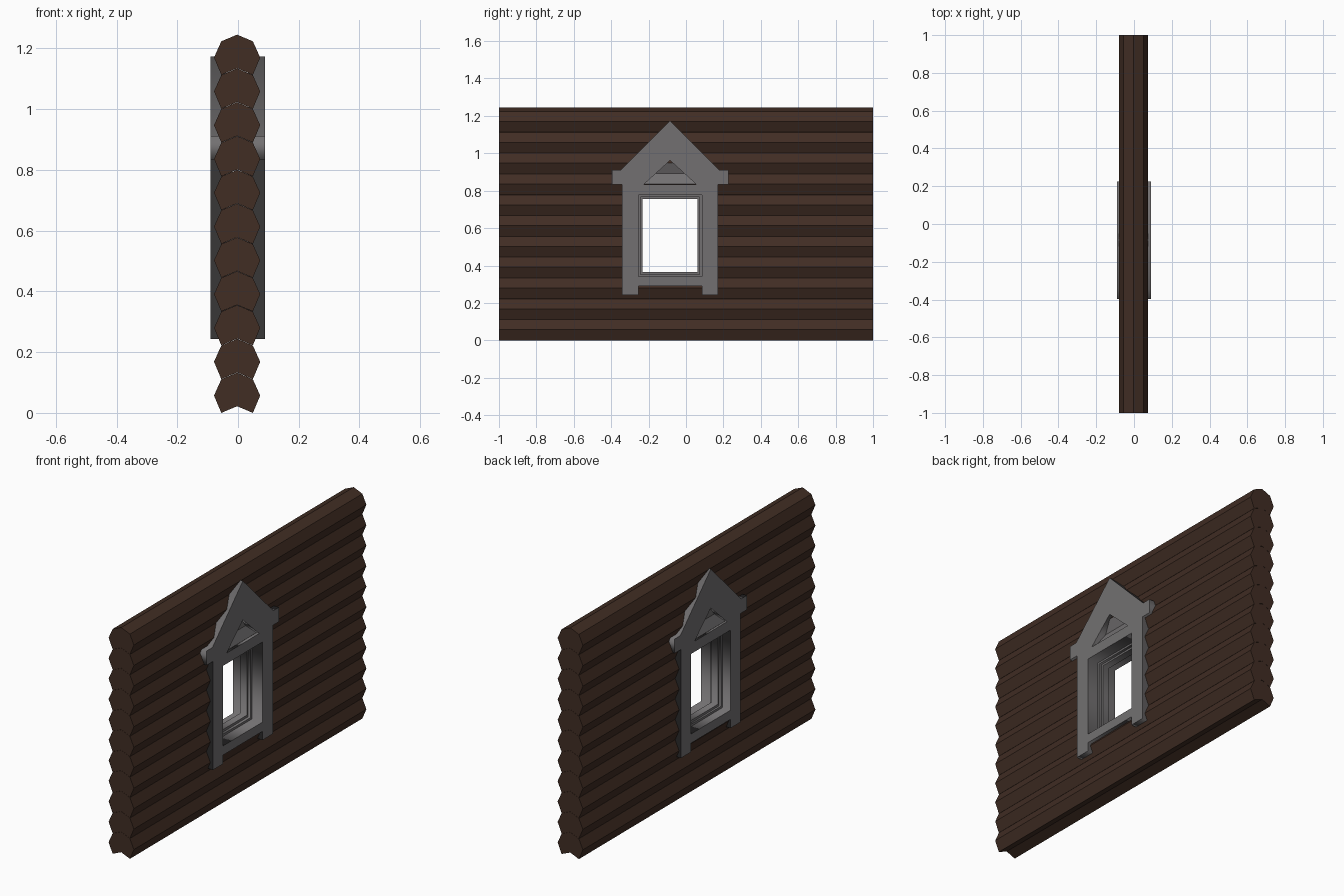
import bpy, bmesh

if "Cube" in bpy.data.objects:
    bpy.data.objects.remove(bpy.data.objects["Cube"])

PITCH = 0.1113      # log spacing
CX = -0.003         # wall centre line
WY = -0.085         # window centre along the wall


def material(name, rgb):
    m = bpy.data.materials.new(name)
    m.diffuse_color = (*rgb, 1)
    m.use_nodes = True
    m.node_tree.nodes["Principled BSDF"].inputs["Base Color"].default_value = m.diffuse_color
    return m


BROWN = material("dark_brown_wood", (0.052, 0.026, 0.017))
GREY = material("grey_trim", (0.170, 0.163, 0.166))


def add_object(name, mesh, mat):
    ob = bpy.data.objects.new(name, mesh)
    bpy.context.collection.objects.link(ob)
    mesh.materials.clear()
    mesh.materials.append(mat)
    return ob


def prism(name, profile, y0, y1, mat):
    """Extrude an (x, z) profile along y."""
    bm = bmesh.new()
    face = bm.faces.new([bm.verts.new((x, y0, z)) for x, z in profile])
    ext = bmesh.ops.extrude_face_region(bm, geom=[face])["geom"]
    verts = [g for g in ext if isinstance(g, bmesh.types.BMVert)]
    bmesh.ops.translate(bm, verts=verts, vec=(0, y1 - y0, 0))
    bmesh.ops.recalc_face_normals(bm, faces=bm.faces)
    mesh = bpy.data.meshes.new(name)
    bm.to_mesh(mesh)
    bm.free()
    return add_object(name, mesh, mat)


def plate(name, loops, x0, x1, mat):
    """Flat plate in the wall plane; first loop is the outline, the rest holes."""
    cu = bpy.data.curves.new(name, 'CURVE')
    cu.dimensions = '2D'
    cu.fill_mode = 'BOTH'
    cu.extrude = (x1 - x0) / 2
    for pts in loops:
        sp = cu.splines.new('POLY')
        sp.points.add(len(pts) - 1)
        for p, (u, v) in zip(sp.points, pts):
            p.co = (u, v, 0, 1)
        sp.use_cyclic_u = True
    tmp = bpy.data.objects.new("temp", cu)
    bpy.context.collection.objects.link(tmp)
    dg = bpy.context.evaluated_depsgraph_get()
    mesh = bpy.data.meshes.new_from_object(tmp.evaluated_get(dg))
    bpy.data.objects.remove(tmp)
    for v in mesh.vertices:                      # (u, v, depth) -> (y, z, x)
        u, w, d = v.co
        v.co = (d + (x0 + x1) / 2, u + WY, w)
    bm = bmesh.new()
    bm.from_mesh(mesh)
    bmesh.ops.remove_doubles(bm, verts=bm.verts, dist=1e-5)
    bmesh.ops.recalc_face_normals(bm, faces=bm.faces)
    bm.to_mesh(mesh)
    bm.free()
    mesh.name = name
    return add_object(name, mesh, mat)


def rect(h, z0, z1):
    return [(-h, z0), (h, z0), (h, z1), (-h, z1)]


def mirrored(half):
    """Close a right-hand half outline by mirroring it."""
    return half + [(-u, v) for u, v in reversed(half) if u > 0]


# Cutter for the window opening
cutter = prism("opening_cutter", [(-0.3, 0.33), (0.3, 0.33), (0.3, 0.788), (-0.3, 0.788)],
               WY - 0.18, WY + 0.18, BROWN)
cutter.hide_render = True
cutter.hide_viewport = False
cutter.display_type = 'WIRE'

# Stacked logs, notched underneath to sit on the one below
log = [(-0.052, 0), (0, 0.022), (0.052, 0), (0.076, 0.057),
       (0.052, 0.1105), (0, 0.1325), (-0.052, 0.1105), (-0.076, 0.057)]
for i in range(11):
    z = i * PITCH
    ob = prism(f"log_{i + 1}", [(CX + x, z + h) for x, h in log], -1, 1, BROWN)
    if z + 0.133 > 0.33 and z < 0.788:
        mod = ob.modifiers.new("window_opening", 'BOOLEAN')
        mod.operation = 'DIFFERENCE'
        mod.solver = 'EXACT'
        mod.object = cutter

# Gabled casing on both sides of the wall
outline = mirrored([(0.17, 0.291), (0.17, 0.243), (0.257, 0.243), (0.257, 0.834), (0.311, 0.834),
                    (0.311, 0.912), (0.262, 0.912), (0, 1.174)])
window = rect(0.17, 0.341, 0.777)
gable_hole = [(-0.14, 0.834), (0.14, 0.834), (0, 0.962)]
plate("casing_right", [outline, window, gable_hole], 0.035, 0.089, GREY)
plate("casing_left", [outline, window, gable_hole], -0.09, -0.04, GREY)

# Grey backing in the gable triangle, following the logs
side = [(0.03, 0.828), (0.077, 0.836), (0.0535, 0.891), (0.077, 0.947), (0.03, 0.965)]
prism("gable_backing", [(CX + x, z) for x, z in side] + [(CX - x, z) for x, z in reversed(side)],
      WY - 0.15, WY + 0.15, GREY)

# Window lining and stepped inner frames
plate("window_lining", [rect(0.185, 0.325, 0.793), window], -0.08, 0.08, GREY)
plate("outer_sash", [rect(0.175, 0.336, 0.782), rect(0.158, 0.353, 0.767)], -0.04, 0.025, GREY)
plate("inner_sash", [rect(0.165, 0.346, 0.774), rect(0.147, 0.366, 0.757)], -0.03, 0.01, GREY)
